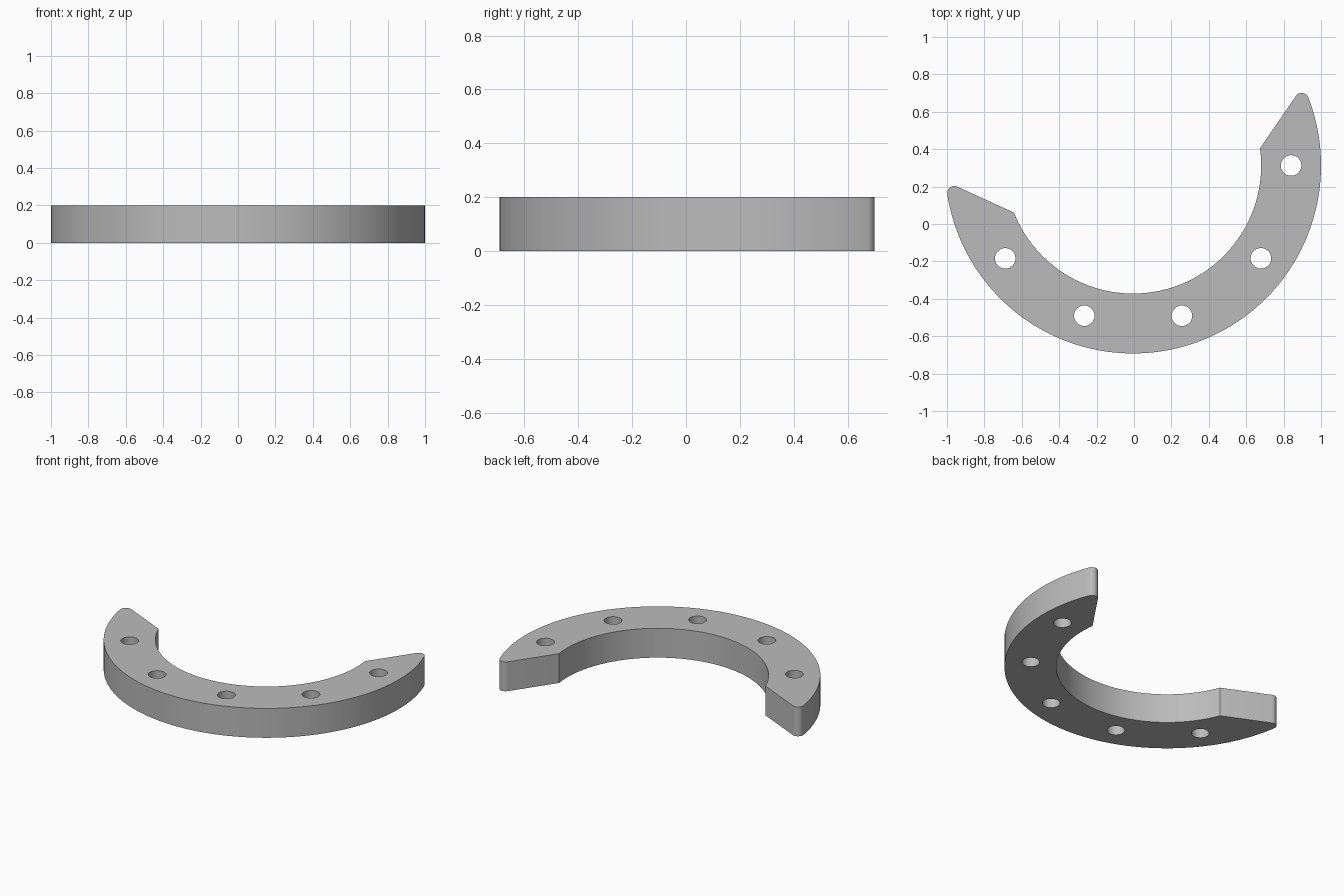
import bpy, bmesh
from math import radians, degrees, cos, sin, atan2, sqrt, pi
from mathutils import Vector

if "Cube" in bpy.data.objects:
    bpy.data.objects.remove(bpy.data.objects["Cube"])

CENTRE = Vector((-0.005, 0.313))
R_OUT, R_IN, R_HOLES = 1.005, 0.685, 0.845
HOLE, TIP, THICK = 0.055, 0.038, 0.2


def arc(centre, r, a0, a1, n):
    """Points along an arc, angles in radians."""
    angles = [a0 + (a1 - a0) * i / n for i in range(n + 1)]
    return [centre + Vector((cos(a), sin(a))) * r for a in angles]


def rounded_tip(start, heading, side):
    """Circle touching the straight end cut and the outer arc."""
    d = Vector((cos(heading), sin(heading)))
    normal = Vector((-d.y, d.x)) * side
    q = start + normal * TIP - CENTRE
    b = q.dot(d)
    t = -b + sqrt(b * b - q.length_squared + (R_OUT - TIP) ** 2)
    centre = CENTRE + q + d * t
    radial = centre - CENTRE
    touch_line = atan2(-normal.y, -normal.x)
    return centre, touch_line, atan2(radial.y, radial.x)


def mesh_object(name, bm):
    mesh = bpy.data.meshes.new(name)
    bmesh.ops.recalc_face_normals(bm, faces=bm.faces)
    bm.to_mesh(mesh)
    bm.free()
    obj = bpy.data.objects.new(name, mesh)
    bpy.context.collection.objects.link(obj)
    return obj


# Outline: inner arc, left tip, outer arc, right tip
inner = arc(CENTRE, R_IN, radians(7.7), radians(-158.4), 64)
left, l_line, l_out = rounded_tip(inner[-1], radians(155.4), 1)
right, r_line, r_out = rounded_tip(inner[0], radians(55.6), -1)
l_out %= 2 * pi
outline = inner
outline += arc(left, TIP, l_line, l_out, 10)
outline += arc(CENTRE, R_OUT, l_out, r_out + 2 * pi, 90)[1:-1]
outline += arc(right, TIP, r_out, r_line, 10)

bm = bmesh.new()
base = bm.faces.new([bm.verts.new((p.x, p.y, 0)) for p in outline])
top = bmesh.ops.extrude_face_region(bm, geom=[base])["geom"]
bmesh.ops.translate(bm, vec=(0, 0, THICK),
                    verts=[v for v in top if isinstance(v, bmesh.types.BMVert)])
plate = mesh_object("curved_plate", bm)

# Five evenly spaced through holes
bm = bmesh.new()
for i in range(5):
    a = radians(-36 * i)
    p = CENTRE + Vector((cos(a), sin(a))) * R_HOLES
    made = bmesh.ops.create_cone(bm, cap_ends=True, segments=40,
                                 radius1=HOLE, radius2=HOLE, depth=THICK * 2)
    bmesh.ops.translate(bm, verts=made["verts"], vec=(p.x, p.y, THICK / 2))
cutter = mesh_object("hole_cutter", bm)
cutter.hide_render = True

bpy.ops.object.select_all(action='DESELECT')
plate.select_set(True)
bpy.context.view_layer.objects.active = plate
cut = plate.modifiers.new("holes", 'BOOLEAN')
cut.operation = 'DIFFERENCE'
cut.solver = 'EXACT'
cut.object = cutter
bpy.ops.object.modifier_apply(modifier=cut.name)
bpy.data.objects.remove(cutter)
bpy.ops.object.shade_smooth_by_angle(angle=radians(30))

# Plain grey finish
grey = bpy.data.materials.new("plain_grey")
grey.use_nodes = True
colour = (0.5, 0.5, 0.5, 1)
grey.diffuse_color = colour
grey.node_tree.nodes["Principled BSDF"].inputs["Base Color"].default_value = colour
plate.data.materials.clear()
plate.data.materials.append(grey)
